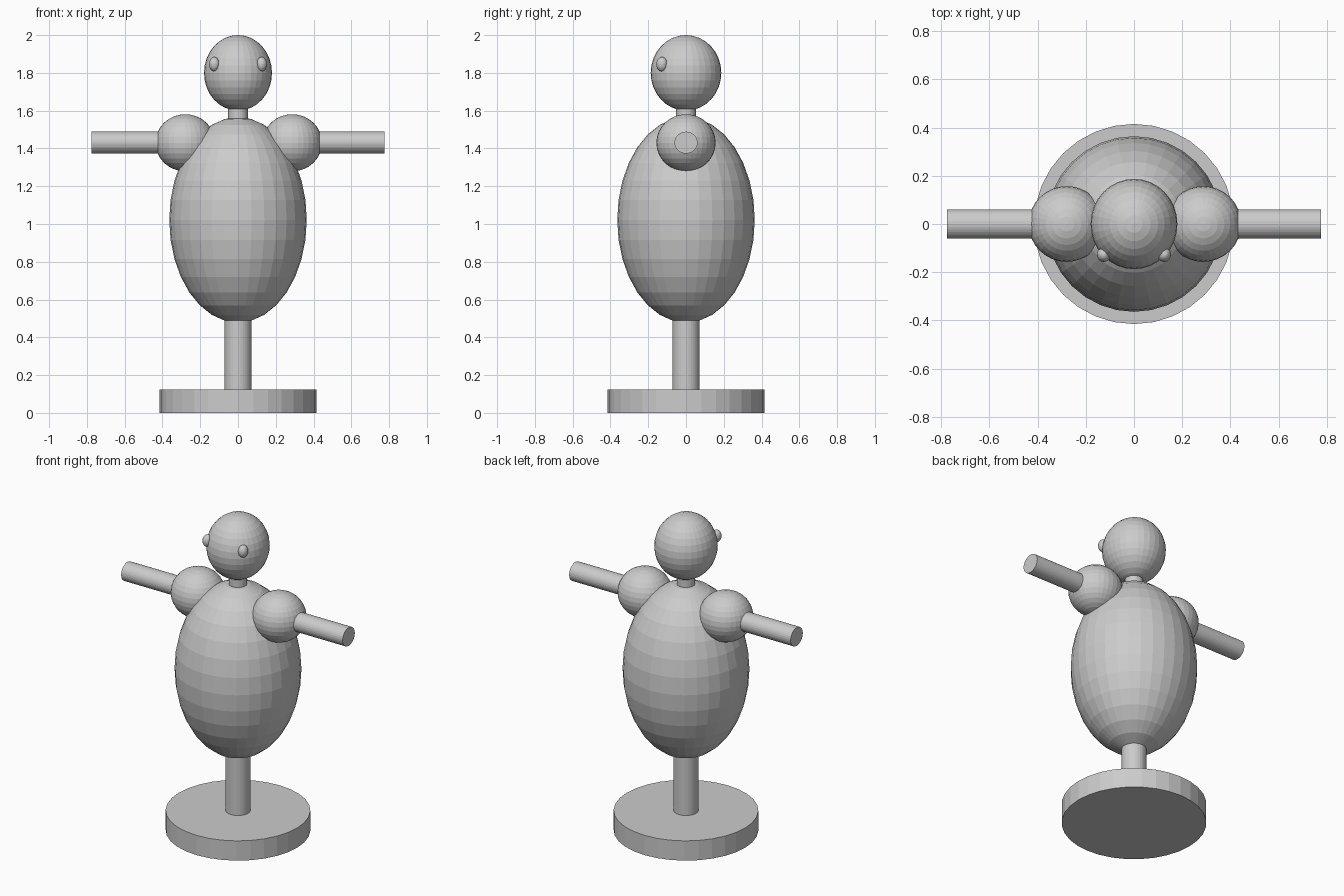
import bpy
from math import pi

if "Cube" in bpy.data.objects:
    bpy.data.objects.remove(bpy.data.objects["Cube"])


def ball(name, centre, radii):
    bpy.ops.mesh.primitive_uv_sphere_add(segments=32, ring_count=16, radius=1, location=centre)
    ob = bpy.context.object
    ob.name = name
    ob.scale = radii
    return ob


def post(name, r, z0, z1):
    bpy.ops.mesh.primitive_cylinder_add(vertices=32, radius=r, depth=z1 - z0,
                                        location=(0, 0, (z0 + z1) / 2))
    bpy.context.object.name = name


# Stand
post("base", 0.415, 0, 0.125)
post("stand_pole", 0.071, 0.12, 0.52)

# Torso, neck and head
ball("torso", (0, 0, 1.022), (0.364, 0.364, 0.544))
post("neck", 0.052, 1.53, 1.63)
ball("head", (0, 0, 1.8), (0.18, 0.187, 0.2))

# Eyes, shoulders and arms on both sides (shoulders sit slightly off symmetry)
for side, s, shoulder_x in (("left", -1, 0.279), ("right", 1, 0.287)):
    ball(side + "_eye", (s * 0.125, -0.127, 1.846), (0.028, 0.03, 0.038))
    ball(side + "_shoulder", (s * shoulder_x, 0, 1.43), (0.158, 0.157, 0.151))
    length = 0.775 - shoulder_x
    bpy.ops.mesh.primitive_cylinder_add(vertices=32, radius=1, depth=length,
                                        location=(s * (0.775 - length / 2), 0, 1.431),
                                        rotation=(0, pi / 2, 0))
    arm = bpy.context.object
    arm.name = side + "_arm"
    arm.scale = (0.058, 0.061, 1)
